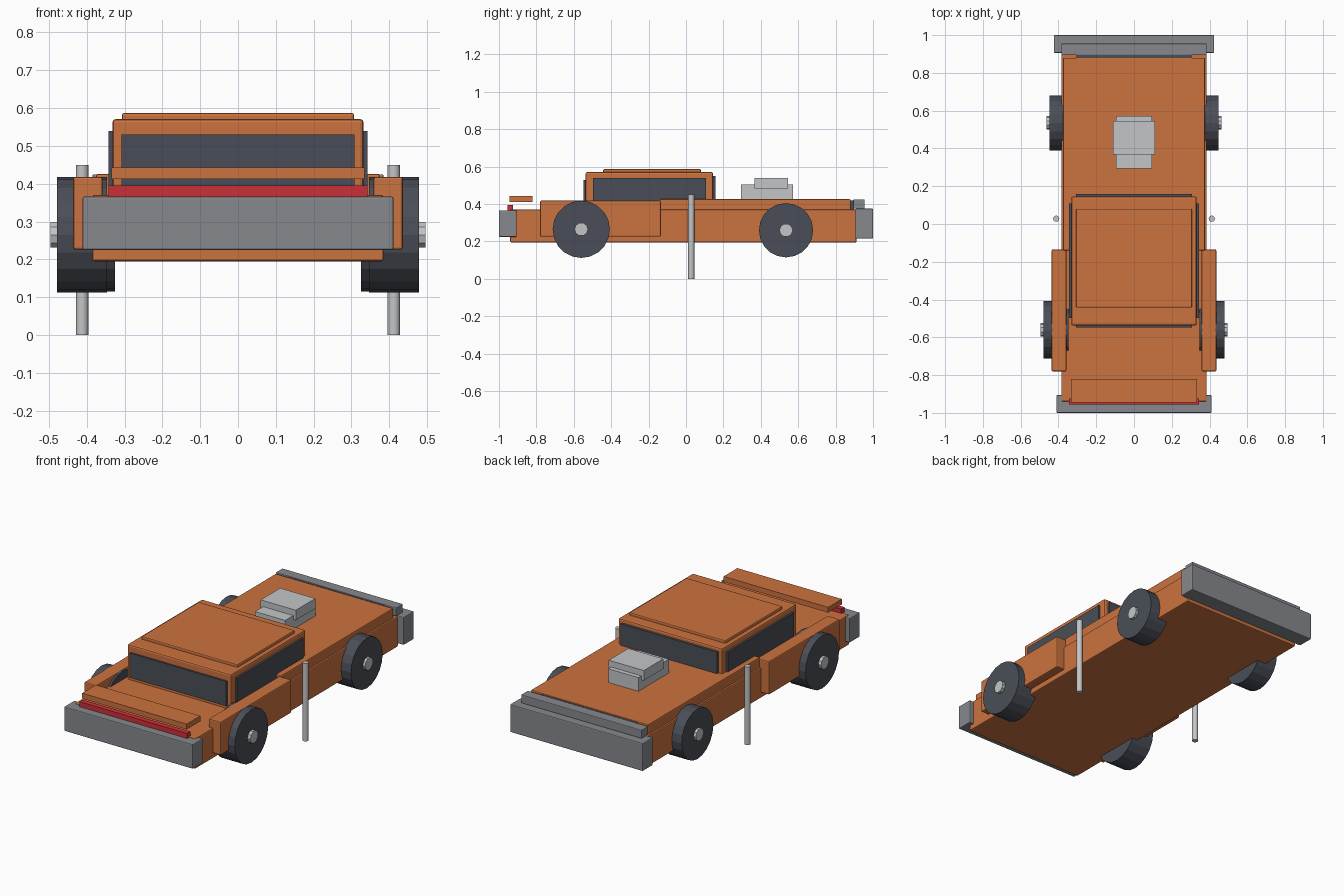
import bpy
import math

if "Cube" in bpy.data.objects:
    bpy.data.objects.remove(bpy.data.objects["Cube"], do_unlink=True)


def material(name, colour):
    mat = bpy.data.materials.new(name)
    mat.use_nodes = True
    rgba = (*colour, 1)
    mat.diffuse_color = rgba
    mat.node_tree.nodes["Principled BSDF"].inputs["Base Color"].default_value = rgba
    return mat


orange = material("orange paint", (0.6, 0.17, 0.05))
grey = material("bumper grey", (0.24, 0.25, 0.27))
dark = material("dark rubber and glass", (0.068, 0.076, 0.095))
silver = material("silver metal", (0.55, 0.56, 0.57))
red = material("tail light red", (0.6, 0.03, 0.04))


def box(name, x, y, z, mat, bevel=0.0):
    """Box from (min, max) pairs, with optional small edge bevel."""
    spans = (x, y, z)
    bpy.ops.mesh.primitive_cube_add(size=1, location=[(a + b) / 2 for a, b in spans])
    ob = bpy.context.object
    ob.name = name
    ob.scale = [b - a for a, b in spans]
    bpy.ops.object.transform_apply(location=False, rotation=False, scale=True)
    ob.data.materials.append(mat)
    if bevel:
        mod = ob.modifiers.new("edge bevel", "BEVEL")
        mod.width = bevel
        mod.segments = 2
    return ob


def wide(name, half, y, z, mat, bevel=0.0):
    """Box centred across the car."""
    return box(name, (-half, half), y, z, mat, bevel)


def cylinder(name, centre, radius, depth, sides, mat, along_x=True):
    rotation = (0, math.pi / 2, 0) if along_x else (0, 0, 0)
    bpy.ops.mesh.primitive_cylinder_add(vertices=sides, radius=radius, depth=depth,
                                        location=centre, rotation=rotation)
    ob = bpy.context.object
    ob.name = name
    ob.data.materials.append(mat)
    return ob


# Body, hood and cabin
wide("body", 0.385, (-0.94, 0.912), (0.195, 0.37), orange, 0.006)
wide("hood", 0.375, (-0.14, 0.88), (0.365, 0.426), orange, 0.005)
wide("cabin", 0.332, (-0.537, 0.145), (0.36, 0.571), orange, 0.009)
wide("roof_panel", 0.307, (-0.443, 0.08), (0.565, 0.587), orange, 0.006)

# Windows
wide("rear_window", 0.308, (-0.548, -0.53), (0.388, 0.53), dark)
wide("windshield", 0.308, (0.14, 0.158), (0.41, 0.55), dark)

# Rear end
wide("rear_bumper", 0.411, (-1.0, -0.906), (0.225, 0.366), grey, 0.005)
wide("tail_light", 0.343, (-0.955, -0.925), (0.364, 0.395), red)
wide("spoiler", 0.334, (-0.945, -0.82), (0.412, 0.443), orange)

# Front end
wide("front_bumper", 0.424, (0.906, 1.0), (0.215, 0.376), grey, 0.005)
wide("upper_bumper_bar", 0.385, (0.894, 0.955), (0.376, 0.425), grey, 0.004)
wide("grille", 0.305, (0.875, 0.898), (0.36, 0.42), dark)

# Hood intake
wide("intake_base", 0.096, (0.293, 0.572), (0.42, 0.505), silver)
wide("intake_scoop", 0.112, (0.367, 0.545), (0.482, 0.54), silver)

# Parts repeated on both sides
for side, s in (("left", 1), ("right", -1)):
    def across(a, b):
        return tuple(sorted((s * a, s * b)))

    box(side + "_side_window", across(0.325, 0.343), (-0.497, 0.108), (0.395, 0.54), dark)
    box(side + "_rear_fender", across(0.358, 0.436), (-0.78, -0.135),
        (0.226, 0.418), orange, 0.006)
    cylinder(side + "_side_pole", (s * 0.412, 0.028, 0.225), 0.0165, 0.45, 16,
             silver, along_x=False)
    bpy.ops.object.shade_smooth_by_angle()

    for end, y, z, radius, inner, outer, hub in (
            ("rear", -0.56, 0.265, 0.153, 0.346, 0.478, 0.496),
            ("front", 0.535, 0.26, 0.145, 0.325, 0.448, 0.463)):
        cylinder(f"{side}_{end}_wheel", (s * (inner + outer) / 2, y, z),
                 radius, outer - inner, 20, dark)
        cylinder(f"{side}_{end}_hub", (s * (hub - 0.02), y, z), 0.036, 0.04, 10, silver)
